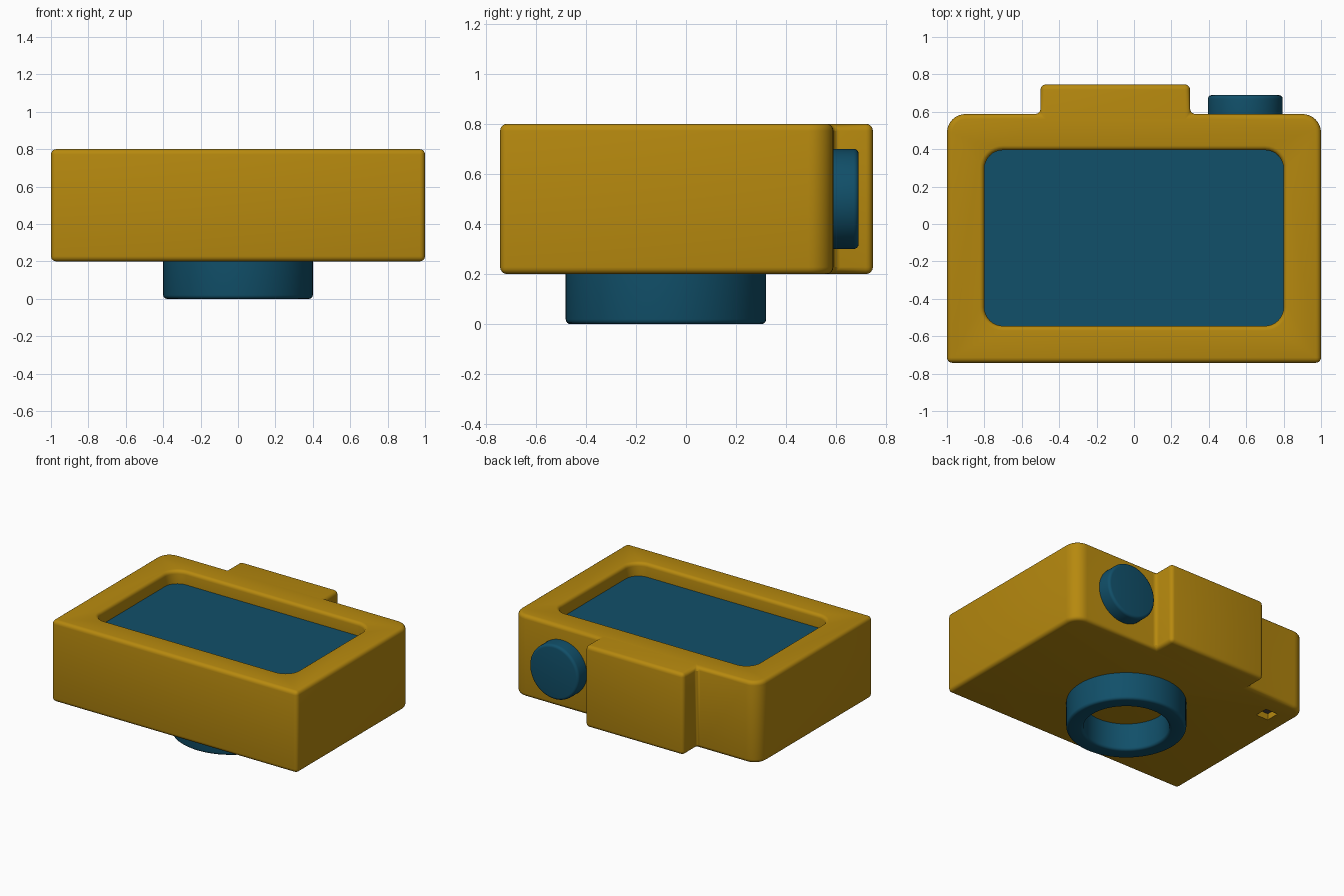
import bpy, bmesh, math
from mathutils import Matrix, Vector

if "Cube" in bpy.data.objects:
    bpy.data.objects.remove(bpy.data.objects["Cube"], do_unlink=True)


def material(name, rgb):
    m = bpy.data.materials.new(name)
    m.use_nodes = True
    m.diffuse_color = (*rgb, 1)
    bsdf = next(n for n in m.node_tree.nodes if n.type == 'BSDF_PRINCIPLED')
    bsdf.inputs["Base Color"].default_value = (*rgb, 1)
    return m


gold = material("golden yellow", (0.47, 0.25, 0.0045))
teal = material("deep teal", (0.0055, 0.079, 0.142))
dark = material("dark grey", (0.08, 0.06, 0.05))


def finish(bm, name, mat):
    bmesh.ops.recalc_face_normals(bm, faces=bm.faces)
    mesh = bpy.data.meshes.new(name)
    bm.to_mesh(mesh)
    bm.free()
    mesh.materials.append(mat)
    ob = bpy.data.objects.new(name, mesh)
    bpy.context.collection.objects.link(ob)
    return ob


def activate(ob):
    bpy.ops.object.select_all(action='DESELECT')
    ob.select_set(True)
    bpy.context.view_layer.objects.active = ob


def smooth(ob, angle=30):
    activate(ob)
    bpy.ops.object.shade_smooth_by_angle(angle=math.radians(angle))


def outline(corners, steps=8):
    """Polygon from (x, y, radius) corners, rounding those with a radius."""
    pts = []
    for i, (x, y, r) in enumerate(corners):
        p = Vector((x, y))
        if r == 0:
            pts.append(p)
            continue
        a = (Vector(corners[i - 1][:2]) - p).normalized() * r
        b = (Vector(corners[(i + 1) % len(corners)][:2]) - p).normalized() * r
        for k in range(steps + 1):
            t = math.pi / 2 * k / steps
            pts.append(p + a * (1 - math.sin(t)) + b * (1 - math.cos(t)))
    return pts


def loft(name, rings, mat):
    """Skin a stack of (outline, z) rings and cap both ends."""
    bm = bmesh.new()
    loops = [[bm.verts.new((p.x, p.y, z)) for p in pts] for pts, z in rings]
    for lo, hi in zip(loops, loops[1:]):
        for i in range(len(lo)):
            j = (i + 1) % len(lo)
            bm.faces.new((lo[i], lo[j], hi[j], hi[i]))
    bm.faces.new(loops[0])
    bm.faces.new(loops[-1])
    return finish(bm, name, mat)


def lathe(name, profile, mat, matrix, steps=64, closed=False):
    """Spin an (r, z) profile; points at r = 0 merge into the pole."""
    bm = bmesh.new()
    verts = [bm.verts.new((r, 0, z)) for r, z in profile]
    edges = [bm.edges.new(e) for e in zip(verts, verts[1:])]
    if closed:
        edges.append(bm.edges.new((verts[-1], verts[0])))
    bmesh.ops.spin(bm, geom=verts + edges, cent=(0, 0, 0), axis=(0, 0, 1),
                   angle=2 * math.pi, steps=steps, use_merge=True)
    bmesh.ops.remove_doubles(bm, verts=bm.verts, dist=1e-5)
    bm.transform(matrix)
    ob = finish(bm, name, mat)
    smooth(ob)
    return ob


def cut(ob, cutter):
    mod = ob.modifiers.new("cut", 'BOOLEAN')
    mod.operation, mod.solver, mod.object = 'DIFFERENCE', 'EXACT', cutter
    cutter.hide_render = True
    activate(ob)
    bpy.ops.object.modifier_apply(modifier=mod.name)
    bpy.data.objects.remove(cutter, do_unlink=True)


def rounded_rect(grow):
    x, y0, y1, r = 0.8 + grow, -0.545 - grow, 0.395 + grow, 0.1 + grow
    return outline([(-x, y0, r), (x, y0, r), (x, y1, r), (-x, y1, r)])


# Body with the raised block on its back side
FRONT, BACK, BUMP = -0.742, 0.588, 0.746
shape = outline([(-1, FRONT, 0), (1, FRONT, 0), (1, BACK, 0.1), (0.3, BACK, 0),
                 (0.3, BUMP, 0), (-0.5, BUMP, 0), (-0.5, BACK, 0), (-1, BACK, 0.1)])
body = loft("body", [(shape, 0.2), (shape, 0.8)], gold)
bevel = body.modifiers.new("bevel", 'BEVEL')
bevel.width, bevel.segments = 0.028, 4
bevel.limit_method, bevel.angle_limit = 'ANGLE', math.radians(30)
bevel.use_clamp_overlap = False
activate(body)
bpy.ops.object.modifier_apply(modifier=bevel.name)

# Screen recess with a softly rounded rim
FLOOR, RIM = 0.70, 0.025
rings = [(rounded_rect(0), FLOOR)]
for k in range(5):
    t = math.pi / 2 * k / 4
    rings.append((rounded_rect(RIM * (1 - math.cos(t))), 0.8 - RIM + RIM * math.sin(t)))
rings.append((rounded_rect(RIM), 0.85))
cut(body, loft("recess_cutter", rings, gold))

# Small square window in the underside
window = outline([(-0.87, 0.35, 0), (-0.77, 0.35, 0), (-0.77, 0.45, 0), (-0.87, 0.45, 0)])
cut(body, loft("window_cutter", [(window, 0.15), (window, 0.25)], gold))
smooth(body)
loft("small_window", [(window, 0.246), (window, 0.252)], dark)

# Screen plate
loft("screen", [(rounded_rect(0), FLOOR - 0.003), (rounded_rect(0), FLOOR + 0.003)], teal)


def arc(cx, cz, r, start, end, steps=4):
    angles = [math.radians(start + (end - start) * k / steps) for k in range(steps + 1)]
    return [(cx + r * math.cos(a), cz + r * math.sin(a)) for a in angles]


# Lens ring under the body
B = 0.02
profile = ([(0.285, 0.21)] + arc(0.285 + B, B, B, 180, 270)
           + arc(0.4 - B, B, B, 270, 360) + [(0.4, 0.21)])
lathe("lens_ring", profile, teal, Matrix.Translation((0, -0.08, 0)), closed=True)

# Round shutter button on the back side
profile = [(0, 0), (0.2, 0)] + arc(0.2 - B, 0.112 - B, B, 0, 90) + [(0, 0.112)]
lathe("shutter_button", profile, teal,
      Matrix.Translation((0.595, 0.577, 0.5)) @ Matrix.Rotation(-math.pi / 2, 4, 'X'))
